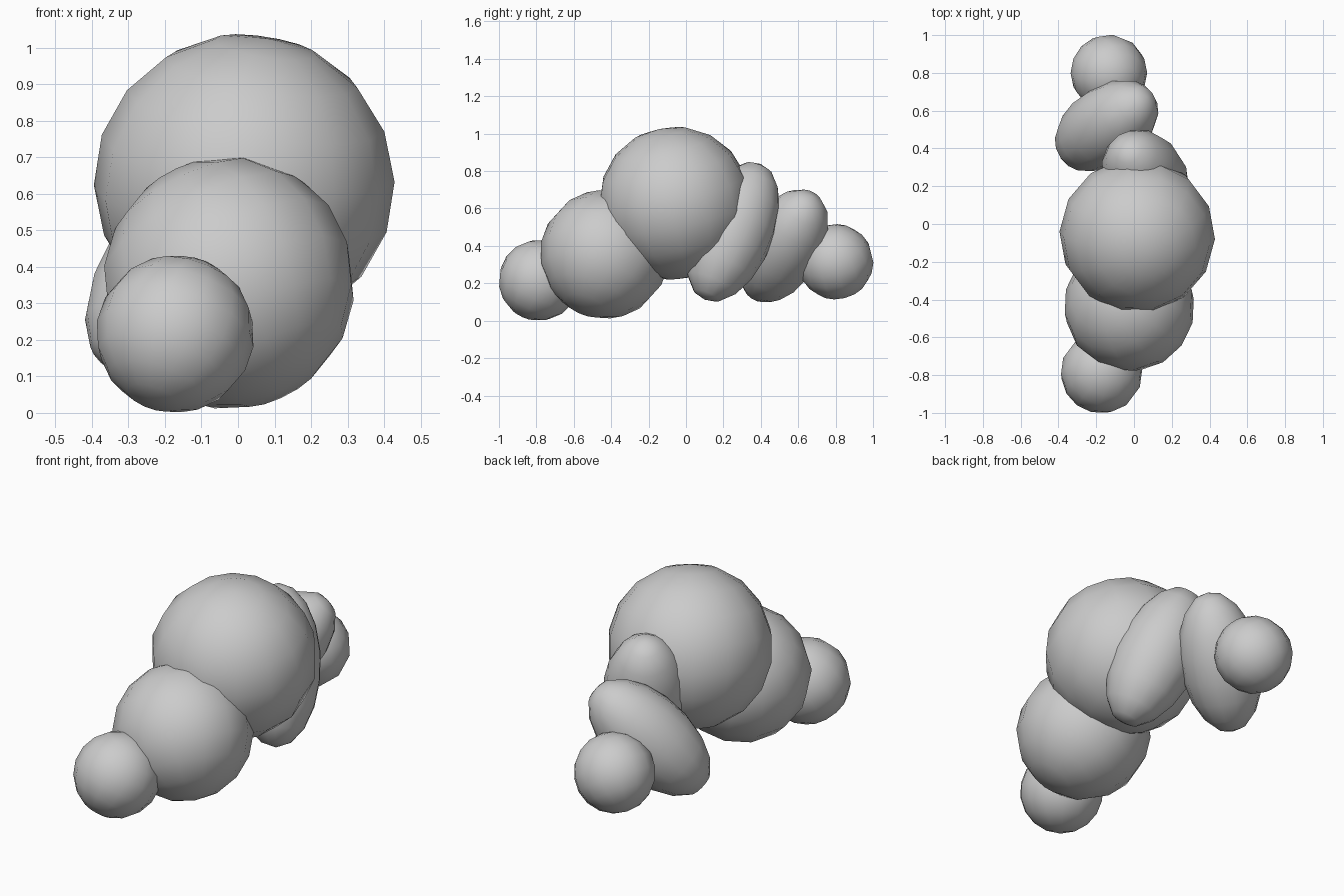
import bpy
from mathutils import Vector, Matrix

if "Cube" in bpy.data.objects:
    bpy.data.objects.remove(bpy.data.objects["Cube"])


def blob(name, center, radius, length=None, axis=(0.3, 0.4, 0.85)):
    """Coarse smooth ball, optionally stretched along a tilted axis."""
    bpy.ops.mesh.primitive_uv_sphere_add(segments=14, ring_count=9, radius=1)
    ob = bpy.context.object
    ob.name = name
    r = radius * 1.015  # facets lie just inside the true radius
    l = (length or radius) * 1.01
    turn = Vector(axis).to_track_quat('Z', 'Y').to_matrix().to_4x4()
    ob.data.transform(turn @ Matrix.Diagonal((r, r, l, 1)))
    ob.location = center
    bpy.ops.object.shade_smooth()
    return ob


# Front end of the chain
blob("front_small_ball", (-0.172, -0.786, 0.216), 0.214)
blob("front_large_ball", (-0.025, -0.435, 0.355), 0.342, axis=(-0.4, 0.3, 0.8))

# Largest ball at the crest
blob("central_ball", (0.017, -0.06, 0.628), 0.406, axis=(0.15, -0.2, 0.95))

# Stretched, leaning segments behind it
blob("rear_upper_segment", (0.06, 0.25, 0.475), 0.215, 0.40, (-0.24, 0.37, 0.90))
blob("rear_lower_segment", (-0.145, 0.52, 0.40), 0.207, 0.37, (0.57, 0.405, 0.71))

# Back end of the chain
blob("rear_small_ball", (-0.133, 0.80, 0.315), 0.20, axis=(0.5, -0.2, 0.8))
